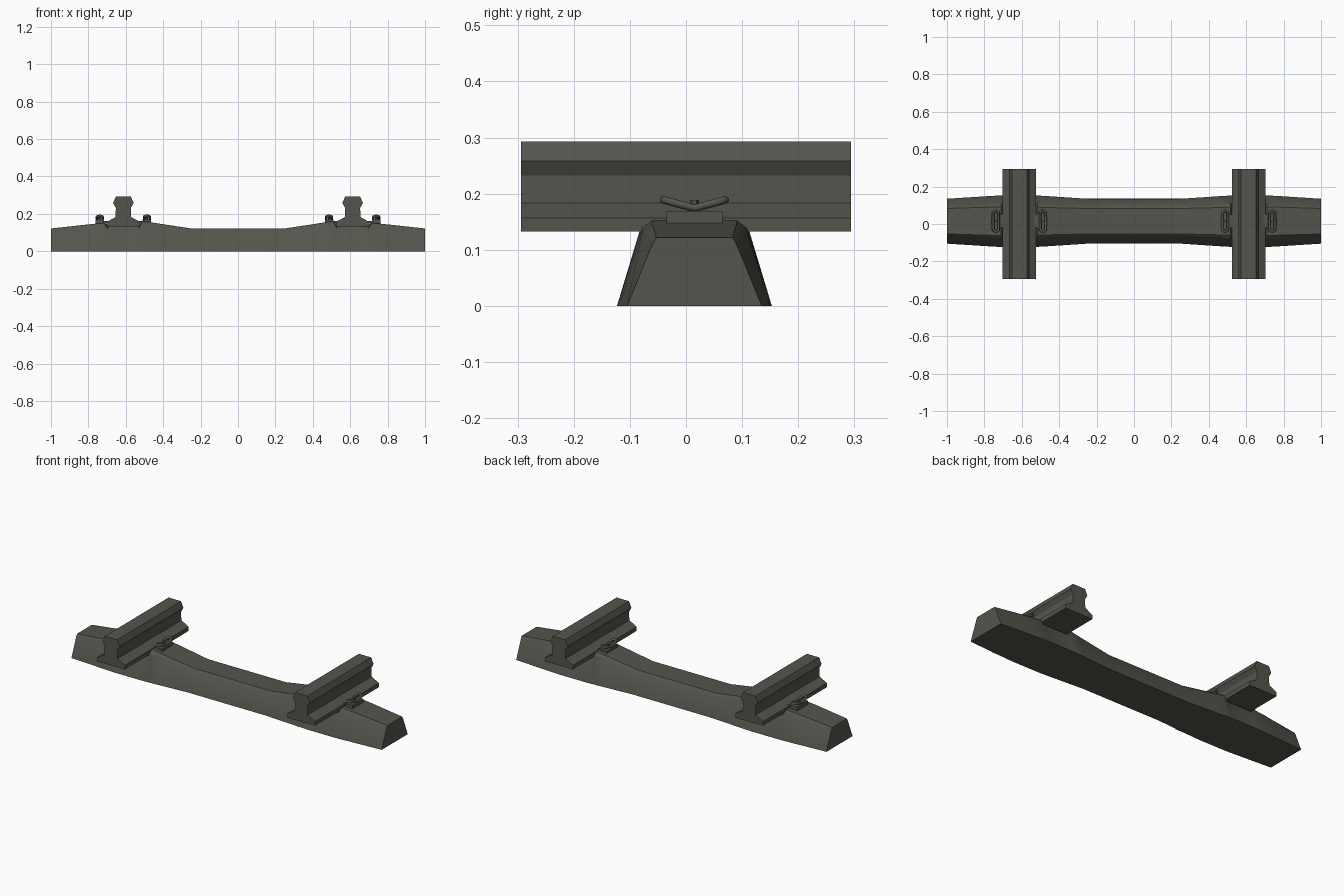
import bpy, bmesh, math

if "Cube" in bpy.data.objects:
    bpy.data.objects.remove(bpy.data.objects["Cube"])

CY = 0.015      # sleeper centre line in y
RAIL_X = 0.613  # rail centre in x

mat = bpy.data.materials.new("dark olive grey")
mat.diffuse_color = (0.09, 0.09, 0.075, 1)
mat.use_nodes = True
mat.node_tree.nodes["Principled BSDF"].inputs["Base Color"].default_value = mat.diffuse_color


def finish(name, bm, angle=None):
    bmesh.ops.recalc_face_normals(bm, faces=bm.faces)
    me = bpy.data.meshes.new(name)
    bm.to_mesh(me)
    bm.free()
    me.materials.append(mat)
    ob = bpy.data.objects.new(name, me)
    bpy.context.collection.objects.link(ob)
    if angle:
        bpy.ops.object.select_all(action='DESELECT')
        ob.select_set(True)
        bpy.context.view_layer.objects.active = ob
        bpy.ops.object.shade_smooth_by_angle(angle=math.radians(angle))
    return ob


def loft(rings, closed=False):
    """Skin a list of equal-length closed rings; cap the ends unless closed."""
    bm = bmesh.new()
    vs = [[bm.verts.new(p) for p in r] for r in rings]
    n = len(vs[0])
    for k in range(len(vs) if closed else len(vs) - 1):
        a, b = vs[k], vs[(k + 1) % len(vs)]
        for i in range(n):
            j = (i + 1) % n
            bm.faces.new((a[i], a[j], b[j], b[i]))
    if not closed:
        bm.faces.new(vs[0])
        bm.faces.new(vs[-1])
    return bm


# Concrete sleeper: x, half base width, half top width, top height
half = [(0.0, 0.12, 0.068, 0.122), (0.25, 0.12, 0.068, 0.122),
        (0.46, 0.134, 0.073, 0.154), (0.515, 0.137, 0.075, 0.163),
        (0.53, 0.138, 0.076, 0.134), (0.695, 0.138, 0.076, 0.134),
        (0.71, 0.138, 0.076, 0.152), (0.78, 0.134, 0.075, 0.146),
        (1.0, 0.12, 0.068, 0.122)]
stations = [(-x, b, t, z) for x, b, t, z in reversed(half[1:])] + half[1:]
rings = []
for x, b, t, z in stations:
    sh = z - 0.014
    s = t + 0.018 if abs(x) < 0.9 else t + 0.008
    rings.append([(x, CY + y, h) for y, h in
                  [(-b, 0), (b, 0), (s, sh), (t, z), (-t, z), (-s, sh)]])
finish("sleeper", loft(rings), 35)

# Rail cross-section, right half, mirrored
prof = [(0.089, 0.133), (0.089, 0.157), (0.042, 0.183),
        (0.04, 0.232), (0.055, 0.258), (0.04, 0.293)]
prof = prof + [(-x, z) for x, z in reversed(prof)]


def box(name, x, y, z, sx, sy, sz):
    bm = bmesh.new()
    bmesh.ops.create_cube(bm, size=1)
    bmesh.ops.scale(bm, vec=(sx, sy, sz), verts=bm.verts)
    bmesh.ops.translate(bm, vec=(x, y, z), verts=bm.verts)
    return finish(name, bm)


def clip(x0):
    """Sprung wire loop with both ends raised."""
    path = []
    for side in (1, -1):
        for i in range(7):
            a = math.pi * i / 6
            path.append((side * 0.015 * math.cos(a), side * (0.04 + 0.015 * math.sin(a))))
        path.append((-side * 0.015, 0.0))
    rings, n = [], len(path)
    for k, (x, y) in enumerate(path):
        px, py = path[k - 1]
        qx, qy = path[(k + 1) % n]
        l = math.hypot(qx - px, qy - py)
        nx, ny = (qy - py) / l, -(qx - px) / l
        z = 0.174 + 0.015 * abs(y) / 0.055
        rings.append([(x0 + x + nx * 0.007 * math.cos(t), CY + y + ny * 0.007 * math.cos(t),
                       z + 0.007 * math.sin(t)) for t in (math.tau * i / 8 for i in range(8))])
    finish("spring_clip", loft(rings, True), 50)


for s in (-1, 1):
    finish("rail", loft([[(s * RAIL_X + x, y, z) for x, z in prof] for y in (-0.294, 0.294)]))
    for d in (-1, 1):
        x = s * RAIL_X + d * 0.126
        # Guide plate beside the rail foot
        box("guide_plate", x, CY, 0.157, 0.046, 0.10, 0.024)
        # Toe reaching over the rail foot
        box("clip_toe", x - d * 0.035, CY, 0.157, 0.035, 0.07, 0.012)
        clip(x)
        # Bolt
        bm = bmesh.new()
        bmesh.ops.create_cone(bm, cap_ends=True, segments=6, radius1=0.008,
                              radius2=0.008, depth=0.026)
        bmesh.ops.translate(bm, vec=(x, CY, 0.176), verts=bm.verts)
        finish("bolt", bm)
